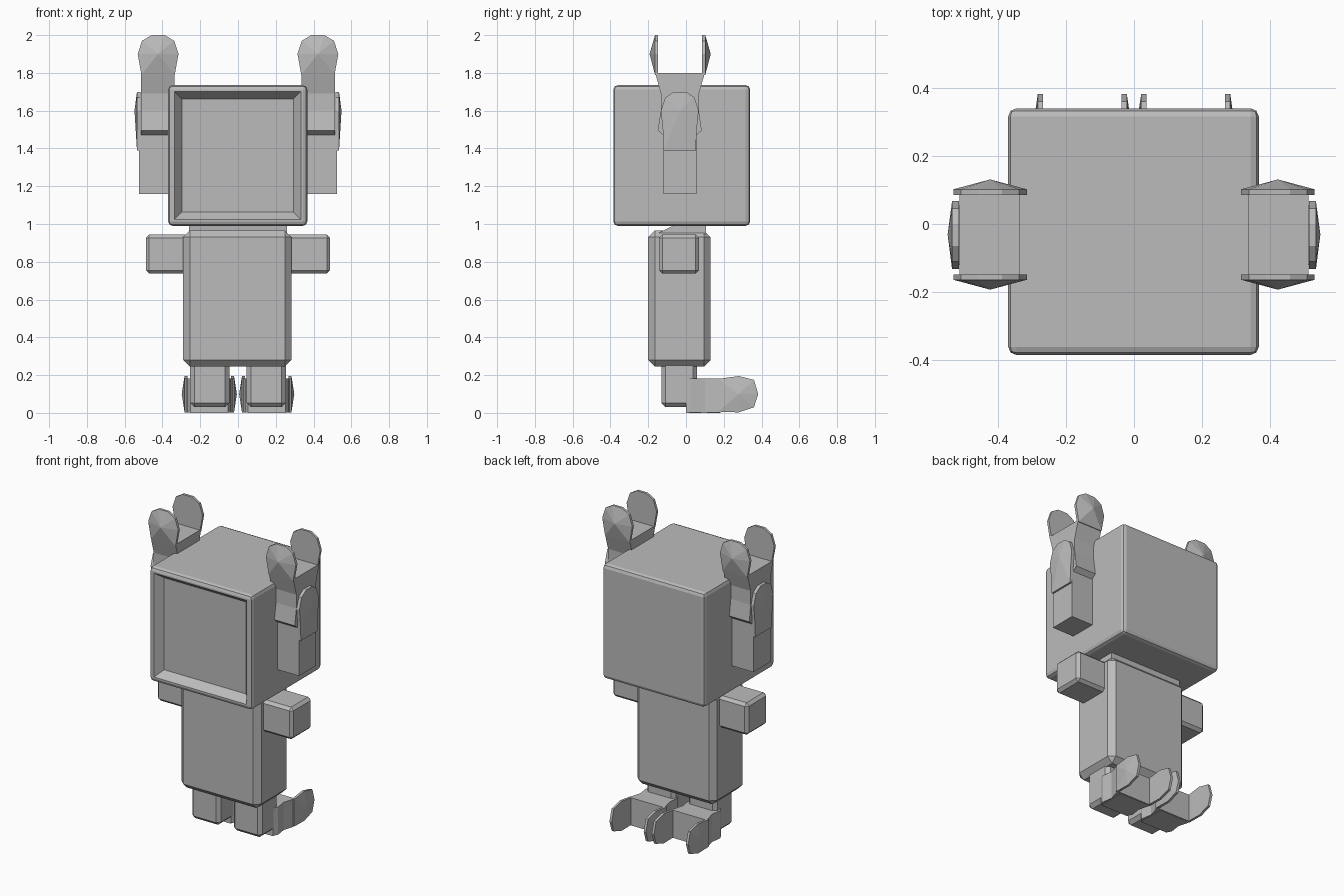
import bpy, bmesh

if "Cube" in bpy.data.objects:
    bpy.data.objects.remove(bpy.data.objects["Cube"])

grey = bpy.data.materials.new("plain_grey")
grey.diffuse_color = (0.5, 0.5, 0.5, 1)
grey.use_nodes = True
grey.node_tree.nodes["Principled BSDF"].inputs["Base Color"].default_value = grey.diffuse_color


def finish(name, bm):
    bmesh.ops.recalc_face_normals(bm, faces=bm.faces)
    me = bpy.data.meshes.new(name)
    bm.to_mesh(me)
    bm.free()
    me.materials.append(grey)
    ob = bpy.data.objects.new(name, me)
    bpy.context.collection.objects.link(ob)
    return ob


def box_mesh(x, y, z, bevel=0, segments=1):
    bm = bmesh.new()
    bmesh.ops.create_cube(bm, size=1)
    for v in bm.verts:
        for i, (a, b) in enumerate((x, y, z)):
            v.co[i] = (a + b) / 2 + v.co[i] * (b - a)
    if bevel:
        bmesh.ops.bevel(bm, geom=bm.edges[:], offset=bevel, segments=segments,
                        profile=0.5, affect='EDGES')
    return bm


def box(name, *args):
    return finish(name, box_mesh(*args))


def prism(name, outline, place, lo, hi, peak=None):
    """Extrude a 2D outline from lo to hi; peak = (u, v, w) adds a raised centre."""
    bm = bmesh.new()
    a = [bm.verts.new(place(u, v, lo)) for u, v in outline]
    b = [bm.verts.new(place(u, v, hi)) for u, v in outline]
    n = len(outline)
    bm.faces.new(a)
    for i in range(n):
        j = (i + 1) % n
        bm.faces.new((a[i], a[j], b[j], b[i]))
    if peak:
        tip = bm.verts.new(place(*peak))
        for i in range(n):
            bm.faces.new((b[i], b[(i + 1) % n], tip))
    else:
        bm.faces.new(b)
    return finish(name, bm)


# Head with a recessed face panel
bm = box_mesh((-0.37, 0.367), (-0.385, 0.34), (0.99, 1.735), 0.024, 2)
bm.normal_update()
face = min(bm.faces, key=lambda f: f.calc_center_median().y)
bmesh.ops.inset_region(bm, faces=[face], thickness=0.015, depth=0)
bmesh.ops.inset_region(bm, faces=[face], thickness=0.055, depth=0)
bmesh.ops.translate(bm, verts=face.verts[:], vec=(0, 0.05, 0))
finish("head", bm)

# Torso and neck
box("torso", (-0.29, 0.283), (-0.2, 0.13), (0.245, 0.965), 0.035)
prism("neck", [(-0.17, 0.94), (0.105, 0.94), (0.105, 1.02), (-0.07, 1.02), (-0.07, 0.99)],
      lambda u, v, w: (w, u, v), -0.26, 0.26)

# Rounded tip outline of an ear blade: across, up
tip = [(-0.088, 1.79), (-0.108, 1.9), (-0.085, 1.97), (-0.035, 2.0),
       (0.035, 2.0), (0.085, 1.97), (0.108, 1.9), (0.088, 1.79)]
# Ear stem in side profile, with a pinched waist
stem = [(-0.12, 1.47), (0.055, 1.47), (0.083, 1.495), (0.068, 1.6), (0.068, 1.69),
        (0.1, 1.8), (-0.163, 1.8), (-0.133, 1.69), (-0.133, 1.6), (-0.15, 1.495)]
# Outer ear blade outline: y, z
blade = [(-0.118, 1.39), (-0.122, 1.49), (-0.133, 1.6), (-0.11, 1.67), (-0.065, 1.7),
         (0.0, 1.7), (0.045, 1.67), (0.067, 1.6), (0.056, 1.49), (0.052, 1.39)]
# Toe plate outline: y, z
toe = [(0.17, 0.005), (0.28, 0.003), (0.36, 0.03), (0.382, 0.1),
       (0.36, 0.175), (0.28, 0.195), (0.17, 0.18)]

for s, side in ((-1, "left"), (1, "right")):
    # Arm
    box(side + "_arm", tuple(sorted((s * 0.2, s * 0.488))), (-0.143, 0.068),
        (0.737, 0.945), 0.018)
    # Leg
    box(side + "_leg", tuple(sorted((s * 0.046, s * 0.253))), (-0.13, 0.058),
        (0.03, 0.28), 0.022)

    # Ear: lower block, forked stem, front and back tips, outer blade
    box(side + "_ear_base", tuple(sorted((s * 0.335, s * 0.523))), (-0.12, 0.055), (1.16, 1.49))
    prism(side + "_ear_stem", stem, lambda u, v, w: (s * w, u, v), 0.335, 0.513)
    for d, end in ((-1, "front"), (1, "back")):
        prism(side + "_ear_tip_" + end, tip,
              lambda u, v, w: (s * 0.423 + u, -0.031 + d * w, v),
              0.117, 0.133, (0, 1.9, 0.162))
    prism(side + "_ear_blade", blade, lambda u, v, w: (s * w, u, v),
          0.515, 0.535, (-0.031, 1.6, 0.548))

    # Foot: block that flares towards two upright toe plates
    foot = [(-0.1, 0.0), (0.1, 0.0), (0.115, 0.03), (0.105, 0.1), (0.128, 0.185),
            (-0.128, 0.185), (-0.105, 0.1), (-0.115, 0.03)]
    prism(side + "_foot", foot, lambda u, v, w: (s * 0.152 + u, v, w), 0.002, 0.182)
    for d, end in ((-1, "inner"), (1, "outer")):
        prism(side + "_toe_" + end, toe,
              lambda u, v, w: (s * (0.152 + d * w), u, v),
              0.115, 0.131, (0.28, 0.1, 0.146))
    # Sole pad reaching the ground
    box(side + "_sole", tuple(sorted((s * 0.052, s * 0.252))), (0.0, 0.18), (0.0, 0.05))
